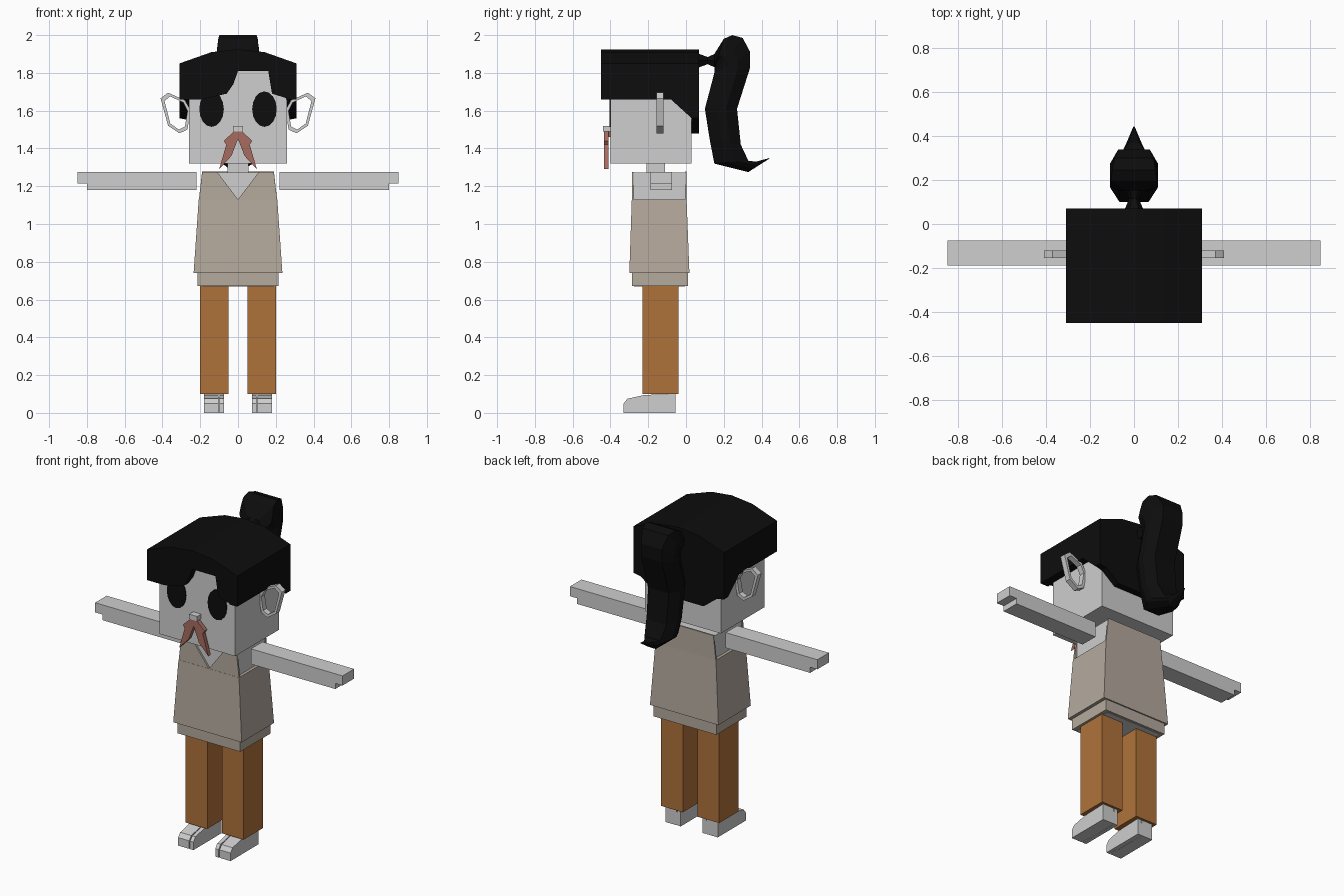
import bpy, bmesh, math

cube = bpy.data.objects.get("Cube")
if cube:
    bpy.data.objects.remove(cube, do_unlink=True)


def material(name, rgb):
    m = bpy.data.materials.new(name)
    m.use_nodes = True
    m.diffuse_color = (*rgb, 1)
    bsdf = m.node_tree.nodes["Principled BSDF"]
    bsdf.inputs["Base Color"].default_value = (*rgb, 1)
    bsdf.inputs["Roughness"].default_value = 0.9
    return m


SKIN = material("pale grey", (0.62, 0.62, 0.62))
HAIR = material("black", (0.004, 0.004, 0.004))
VEST = material("beige", (0.46, 0.40, 0.34))
TROUSERS = material("orange brown", (0.43, 0.17, 0.042))
RUST = material("dusty red", (0.39, 0.15, 0.12))


def loft(name, rings, mat, closed=False):
    """Skin a list of equal-length 3D rings; closed joins the last to the first."""
    bm = bmesh.new()
    loops = [[bm.verts.new(p) for p in ring] for ring in rings]
    n = len(rings[0])
    pairs = list(zip(loops, loops[1:]))
    if closed:
        pairs.append((loops[-1], loops[0]))
    else:
        bm.faces.new(loops[0])
        bm.faces.new(loops[-1])
    for a, b in pairs:
        for i in range(n):
            j = (i + 1) % n
            bm.faces.new((a[i], a[j], b[j], b[i]))
    bmesh.ops.recalc_face_normals(bm, faces=bm.faces)
    mesh = bpy.data.meshes.new(name)
    bm.to_mesh(mesh)
    bm.free()
    mesh.materials.append(mat)
    ob = bpy.data.objects.new(name, mesh)
    bpy.context.collection.objects.link(ob)
    return ob


def front_prism(name, xz, y0, y1, mat):
    return loft(name, [[(x, y, z) for x, z in xz] for y in (y0, y1)], mat)


def side_prism(name, yz, x0, x1, mat):
    return loft(name, [[(x, y, z) for y, z in yz] for x in (x0, x1)], mat)


def rect(x, y, z, top=False):
    return [(x[0], y[0], z), (x[1], y[0], z), (x[1], y[1], z), (x[0], y[1], z)]


def box(name, x, y, z, mat):
    return loft(name, [rect(x, y, h) for h in z], mat)


def mirrored(half):
    """Complete a left-right symmetric outline from its +x half."""
    return half + [(-x, z) for x, z in reversed(half) if x]


# Head, nose, neck
box("head", (-0.26, 0.26), (-0.40, 0.03), (1.32, 1.84), SKIN)
box("nose", (-0.027, 0.027), (-0.44, -0.40), (1.49, 1.52), SKIN)
box("neck", (-0.055, 0.055), (-0.21, -0.11), (1.26, 1.33), SKIN)

# Hair: arched cap, fringe with a parting, sides and back
front_prism("hair_cap", mirrored([(0, 1.925), (0.14, 1.91), (0.31, 1.85), (0.31, 1.815)]),
            -0.45, 0.07, HAIR)
front_prism("hair_fringe", [(-0.31, 1.83), (-0.31, 1.66), (-0.19, 1.66), (-0.06, 1.69),
                            (-0.025, 1.74), (0, 1.81), (0.16, 1.81), (0.18, 1.69),
                            (0.26, 1.665), (0.31, 1.66), (0.31, 1.83)], -0.45, -0.402, HAIR)
front_prism("hair_back", mirrored([(0.31, 1.83), (0.31, 1.56), (0.26, 1.55), (0.17, 1.48)]),
            0.03, 0.07, HAIR)
for s, side in ((1, "left"), (-1, "right")):
    side_prism(side + "_hair_side", [(-0.45, 1.83), (-0.45, 1.66), (-0.08, 1.66),
                                     (0.03, 1.56), (0.07, 1.56), (0.07, 1.83)],
               s * 0.255, s * 0.31, HAIR)

# Ponytail: hair tie, then rings of (inner y z, outer y z, half width, outer width share)
loft("hair_tie", [[(r * math.cos(a * math.pi / 3), y, 1.865 + r * math.sin(a * math.pi / 3))
                   for a in range(6)]
                  for y, r in ((0.06, 0.045), (0.115, 0.022), (0.16, 0.045))], HAIR)
tail = [
    (0.15, 1.83, 0.15, 1.90, 0.05, 0.8),
    (0.15, 1.825, 0.20, 1.98, 0.11, 0.95),
    (0.15, 1.82, 0.245, 2.0, 0.11, 0.9),
    (0.15, 1.81, 0.30, 1.985, 0.11, 0.8),
    (0.15, 1.80, 0.34, 1.91, 0.11, 0.65),
    (0.145, 1.78, 0.34, 1.83, 0.11, 0.65),
    (0.10, 1.61, 0.27, 1.61, 0.11, 0.65),
    (0.125, 1.45, 0.29, 1.42, 0.105, 0.65),
    (0.15, 1.32, 0.33, 1.335, 0.09, 0.6),
    (0.33, 1.275, 0.37, 1.33, 0.04, 0.6),
    (0.44, 1.345, 0.445, 1.35, 0.003, 0.6),
]
rings = []
for y0, z0, y1, z1, w, share in tail:
    half = [(0, 0.6), (0.4, 1), (0.65, 1), (1, share)]
    ring = [(k * w, y0 + t * (y1 - y0), z0 + t * (z1 - z0)) for t, k in half]
    rings.append(ring + [(-x, y, z) for x, y, z in reversed(ring)])
loft("ponytail", rings, HAIR)

# Moustache
front_prism("moustache", mirrored([(0, 1.49), (0.022, 1.49), (0.075, 1.44), (0.062, 1.42),
                                   (0.1, 1.29), (0.035, 1.36), (0, 1.45)]),
            -0.435, -0.41, RUST)
box("moustache_root", (-0.015, 0.015), (-0.415, -0.40), (1.46, 1.49), RUST)

# Torso, vest and hem
box("torso", (-0.19, 0.19), (-0.275, -0.004), (0.669, 1.272), SKIN)
loft("vest_body", [rect((-w, w), (f, b), z) for w, f, b, z in
                   ((0.235, -0.30, 0.018, 0.74), (0.208, -0.287, 0.003, 1.13))], VEST)
front_prism("vest_chest", mirrored([(0.11, 1.275), (0.19, 1.275), (0.208, 1.12)])[:3]
            + [(-0.208, 1.12), (-0.19, 1.275), (-0.11, 1.275), (0, 1.13)],
            -0.286, -0.274, VEST)
front_prism("vest_upper_back", mirrored([(0.19, 1.278), (0.208, 1.12)]), -0.006, 0.003, VEST)
for z0, z1, w in ((0.671, 0.745, 0.215),):
    # The hem is a hollow band around the bottom of the torso
    for name, x, y in (("front", (-w, w), (-0.285, -0.274)), ("back", (-w, w), (-0.005, 0.01)),
                       ("left", (0.189, w), (-0.285, 0.01)), ("right", (-w, -0.189), (-0.285, 0.01))):
        box("hem_" + name, x, y, (z0, z1), VEST)

# Paired parts
ear_ring = [(0.37, 1.695), (0.41, 1.665), (0.37, 1.52), (0.31, 1.48),
            (0.268, 1.5), (0.25, 1.6), (0.28, 1.655)]
cx = sum(p[0] for p in ear_ring) / len(ear_ring)
cz = sum(p[1] for p in ear_ring) / len(ear_ring)
foot = [(-0.055, 0), (-0.055, 0.1), (-0.22, 0.095), (-0.31, 0.075), (-0.33, 0.05), (-0.33, 0)]

for s, side in ((1, "left"), (-1, "right")):
    # Eye
    front_prism(side + "_eye", [(s * 0.14 + 0.065 * math.cos(a * math.pi / 8),
                                 1.608 + 0.094 * math.sin(a * math.pi / 8)) for a in range(16)],
                -0.406, -0.399, HAIR)
    # Hoop ear
    sections = []
    for x, z in ear_ring:
        ix, iz = cx + (x - cx) * 0.76, cz + (z - cz) * 0.82
        sections.append([(s * x, -0.155, z), (s * x, -0.12, z),
                         (s * ix, -0.12, iz), (s * ix, -0.155, iz)])
    loft(side + "_ear_hoop", sections, SKIN, closed=True)
    # Arm with a stepped fingertip
    front_prism(side + "_arm", [(s * x, z) for x, z in
                                ((0.22, 1.18), (0.80, 1.18), (0.80, 1.215), (0.85, 1.215),
                                 (0.85, 1.275), (0.22, 1.275))], -0.188, -0.075, SKIN)
    # Leg
    box(side + "_leg", (s * 0.05, s * 0.20), (-0.23, -0.04), (0.1, 0.672), TROUSERS)
    # Foot with a separate big toe
    side_prism(side + "_big_toe", foot, s * 0.075, s * 0.098, SKIN)
    side_prism(side + "_foot", foot, s * 0.104, s * 0.18, SKIN)
    box(side + "_instep", (s * 0.097, s * 0.105), (-0.27, -0.056), (0.001, 0.082), SKIN)
